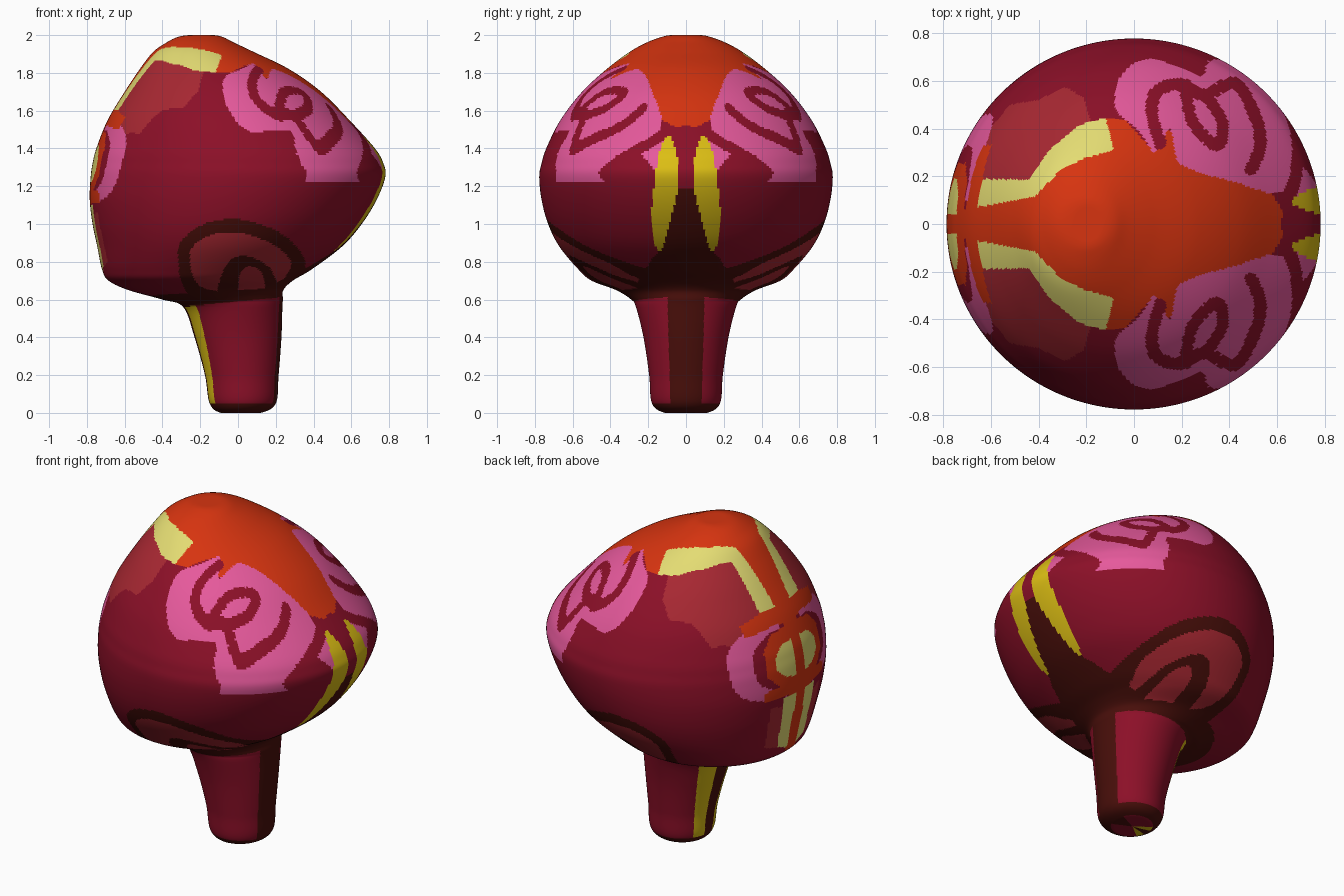
import bpy
import bmesh
import math

if "Cube" in bpy.data.objects:
    bpy.data.objects.remove(bpy.data.objects["Cube"], do_unlink=True)

SIDES = 352
STEP = .0125

COLOURS = {
    "crimson": (.262, .005, .021),
    "dark_maroon": (.065, .0045, .003),
    "brick_red": (.392, .021, .032),
    "orange": (.68, .034, .005),
    "pale_yellow": (.775, .716, .171),
    "mustard": (.716, .515, .007),
    "pink": (.79, .1, .33),
}
NAMES = list(COLOURS)


def make_material(name, rgb):
    mat = bpy.data.materials.new(name)
    mat.use_nodes = True
    colour = (*rgb, 1)
    mat.diffuse_color = colour
    shader = mat.node_tree.nodes["Principled BSDF"]
    shader.inputs["Base Color"].default_value = colour
    shader.inputs["Roughness"].default_value = .7
    return mat


MATERIALS = [make_material(name, rgb) for name, rgb in COLOURS.items()]


def spline(p0, p1, p2, p3, t):
    """Catmull-Rom interpolation of tuples."""
    return tuple(b + .5 * t * (c - a + t * (2 * a - 5 * b + 4 * c - d + t * (3 * (b - c) + d - a)))
                 for a, b, c, d in zip(p0, p1, p2, p3))


def smooth_path(points, closed, steps=5):
    count = len(points)
    result = []
    for i in range(count if closed else count - 1):
        if closed:
            quad = [points[(i + k) % count] for k in (-1, 0, 1, 2)]
        else:
            quad = [points[min(max(i + k, 0), count - 1)] for k in (-1, 0, 1, 2)]
        result += [spline(*quad, s / steps) for s in range(steps)]
    if not closed:
        result.append(points[-1])
    return result


class Shape:
    """A painted area: a filled outline, or a stroke of a given half width."""

    def __init__(self, colour, points, rounded=True, stroke=0):
        self.colour = NAMES.index(colour)
        self.stroke = stroke
        self.points = smooth_path(points, not stroke) if rounded else points
        us, vs = zip(*self.points)
        self.box = (min(us) - stroke, max(us) + stroke, min(vs) - stroke, max(vs) + stroke)

    def contains(self, u, v):
        box = self.box
        if not (box[0] <= u <= box[1] and box[2] <= v <= box[3]):
            return False
        pts = self.points
        if self.stroke:
            return any(math.hypot(u - a, v - b) < self.stroke for a, b in pts)
        inside = False
        for (a, b), (c, d) in zip(pts, pts[1:] + pts[:1]):
            if (b > v) != (d > v) and u < a + (v - b) * (c - a) / (d - b):
                inside = not inside
        return inside


# Crown: x, distance from the middle plane; first match wins
CROWN = [
    Shape("pale_yellow", [(-.66, .19), (-.44, .185), (-.355, .31), (-.23, .415), (-.12, .445),
                          (-.085, .31), (-.21, .275), (-.31, .225), (-.415, .115), (-.66, .07)], False),
    Shape("crimson", [(.11, .34), (.075, .47), (.1, .56), (.2, .585), (.29, .54), (.42, .59),
                      (.5, .47), (.53, .33), (.49, .23)], stroke=.027),
    Shape("crimson", [(.215, .57), (.25, .42), (.35, .33), (.37, .42), (.31, .53)], stroke=.026),
    Shape("pink", [(.09, .3), (.02, .39), (-.07, .47), (-.08, .54), (-.06, .61), (0, .675),
                   (.085, .69), (.19, .655), (.285, .62), (.31, .68), (.37, .685), (.48, .62),
                   (.63, .46), (.66, .27), (.61, .13), (.44, .17), (.25, .225), (.18, .27),
                   (.15, .4)]),
    Shape("orange", [(-.8, -.1), (-.8, .05), (-.66, .07), (-.64, .09), (-.42, .14), (-.25, .39), (-.12, .445),
                     (-.03, .43), (.085, .3), (.065, .41), (.105, .43), (.157, .385), (.18, .27),
                     (.25, .225), (.44, .17), (.57, .14), (.62, .06), (.62, -.1)], False),
    Shape("brick_red", [(-.66, .19), (-.61, .39), (-.52, .5), (-.4, .52), (-.29, .575), (-.21, .53),
                        (-.18, .42), (-.44, .18)], False),
]

# Pointed end: distance from the middle plane, z
POINTED_END = [
    Shape("mustard", [(.1, 1.465), (.135, 1.4), (.155, 1.31), (.18, 1.1), (.175, .94), (.15, .865),
                      (.125, .87), (.075, 1.05), (.04, 1.2), (.04, 1.31), (.07, 1.44)]),
    Shape("pink", [(.12, 1.44), (.24, 1.37), (.165, 1.285), (.14, 1.3)], False),
    Shape("dark_maroon", [(-.1, 1.19), (.04, 1.19), (.075, 1.05), (.125, .87), (.17, .83),
                          (.25, .7), (.35, .6), (-.1, .6)], False),
]

# Blunt end: distance from the middle plane, z
BLUNT_END = [
    Shape("orange", [(-.1, .72), (.045, .72), (.045, 1.55), (-.1, 1.55)], False),
    Shape("orange", [(-.1, 1.6), (.2, 1.6), (.33, 1.565), (.33, 1.5), (.15, 1.52), (-.1, 1.51)], False),
    Shape("orange", [(-.1, 1.18), (.28, 1.17), (.28, 1.11), (-.1, 1.1)], False),
    Shape("pale_yellow", [(.045, 1.42), (.12, 1.41), (.19, 1.35), (.19, 1.28), (.12, 1.22), (.045, 1.21)], False),
    Shape("orange", [(-.1, 1.52), (.18, 1.48), (.255, 1.4), (.255, 1.26), (.18, 1.18), (-.1, 1.15)], False),
    Shape("crimson", [(.1, 1.48), (.25, 1.46), (.32, 1.39), (.32, 1.26), (.25, 1.19), (.1, 1.16)]),
    Shape("pink", [(.1, 1.52), (.3, 1.53), (.42, 1.46), (.46, 1.36), (.44, 1.22), (.35, 1.14),
                   (.2, 1.12), (.1, 1.14)]),
    Shape("pale_yellow", [(.04, 1.1), (.15, 1.1), (.13, .78), (.04, .74)], False),
    Shape("brick_red", [(.14, 1.05), (.24, 1.06), (.22, .8), (.12, .77)], False),
]

# Arches on the lower flanks: x, z
FLANK = [
    Shape("brick_red", [(.01, .6), (.01, .73), (.05, .775), (.11, .76), (.14, .7), (.13, .6)]),
    Shape("dark_maroon", [(-.09, .6), (-.07, .77), (.01, .83), (.125, .8), (.19, .73), (.2, .6)]),
    Shape("brick_red", [(-.2, .67), (-.255, .8), (-.23, .89), (-.12, .95), (.03, .95), (.19, .89),
                        (.275, .81), (.27, .75), (.2, .68), (0, .64)]),
    Shape("dark_maroon", [(-.22, .6), (-.32, .84), (-.27, .94), (-.15, 1.01), (.01, 1.025),
                          (.19, .97), (.3, .89), (.355, .78), (.3, .6)]),
]


def find_colour(x, y, z):
    side = abs(y)
    # stem stripes run around it by direction
    if z < .59 + .1 * x:
        if .002 < z < .045:
            return NAMES.index("dark_maroon")
        turn = math.degrees(math.atan2(side, x - .01))
        if turn < 25 or turn > 167:
            return NAMES.index("dark_maroon")
        return NAMES.index("mustard" if turn > 142 else "crimson")
    # dark collar under the cap
    if z < .65 + .06 * x:
        return NAMES.index("dark_maroon")
    layers = []
    if x > .2:
        layers.append((POINTED_END, side, z))
    if x < -.5 and z < 1.61:
        layers.append((BLUNT_END, side, z))
    if z > 1.22:
        layers.append((CROWN, x, side))
    if z < 1.1:
        layers.append((FLANK, x, z))
    for shapes, u, v in layers:
        for shape in shapes:
            if shape.contains(u, v):
                return shape.colour
    return NAMES.index("crimson")


# Profile rows: z, lowest x, highest x, half width in y
PROFILE = [
    (0, .01, .02, .005), (0, -.09, .12, .11), (.05, -.15, .2, .18), (.2, -.175, .215, .195),
    (.4, -.23, .23, .225), (.56, -.29, .235, .265), (.6, -.4, .238, .29), (.65, -.58, .24, .37),
    (.7, -.685, .29, .5), (.76, -.72, .39, .57), (.88, -.745, .55, .67), (1, -.77, .655, .73),
    (1.13, -.785, .735, .765), (1.25, -.78, .78, .777), (1.32, -.77, .77, .765),
    (1.4, -.75, .725, .74), (1.55, -.69, .59, .665), (1.7, -.6, .44, .55), (1.82, -.52, .27, .42),
    (1.91, -.45, .085, .3), (1.96, -.38, -.02, .21), (1.99, -.32, -.08, .13),
    (2, -.26, -.13, .08), (2, -.2, -.195, .003),
]
NECK_ROW = 5


def loft_rows(first, last):
    rows = []
    top = len(PROFILE) - 1
    for i in range(first, last):
        quad = [PROFILE[min(max(i + k, 0), top)] for k in (-1, 0, 1, 2)]
        length = max(math.hypot(quad[2][0] - quad[1][0], quad[2][k] - quad[1][k]) for k in (1, 2, 3))
        steps = math.ceil(length / STEP)
        rows += [spline(*quad, s / steps) for s in range(steps)]
    rows.append(PROFILE[last])
    return rows


def build_loft(name, first, last):
    bm = bmesh.new()
    rings = []
    for z, low, high, half in loft_rows(first, last):
        ring = []
        for k in range(SIDES):
            a = math.tau * k / SIDES
            x = (low + high) / 2 + (high - low) / 2 * math.cos(a)
            ring.append(bm.verts.new((x, half * math.sin(a), min(max(z, 0), 2))))
        rings.append(ring)
    for below, above in zip(rings, rings[1:]):
        for k in range(SIDES):
            n = (k + 1) % SIDES
            face = bm.faces.new((below[k], below[n], above[n], above[k]))
            face.material_index = find_colour(*face.calc_center_median())
    # close the outer end of the part
    if first == 0:
        bm.faces.new(rings[0][::-1])
    else:
        bm.faces.new(rings[-1]).material_index = NAMES.index("orange")
    mesh = bpy.data.meshes.new(name)
    bm.to_mesh(mesh)
    bm.free()
    for mat in MATERIALS:
        mesh.materials.append(mat)
    obj = bpy.data.objects.new(name, mesh)
    bpy.context.collection.objects.link(obj)
    bpy.ops.object.select_all(action="DESELECT")
    obj.select_set(True)
    bpy.context.view_layer.objects.active = obj
    bpy.ops.object.shade_smooth_by_angle(angle=math.radians(40))


build_loft("stem", 0, NECK_ROW)
build_loft("cap", NECK_ROW, len(PROFILE) - 1)
